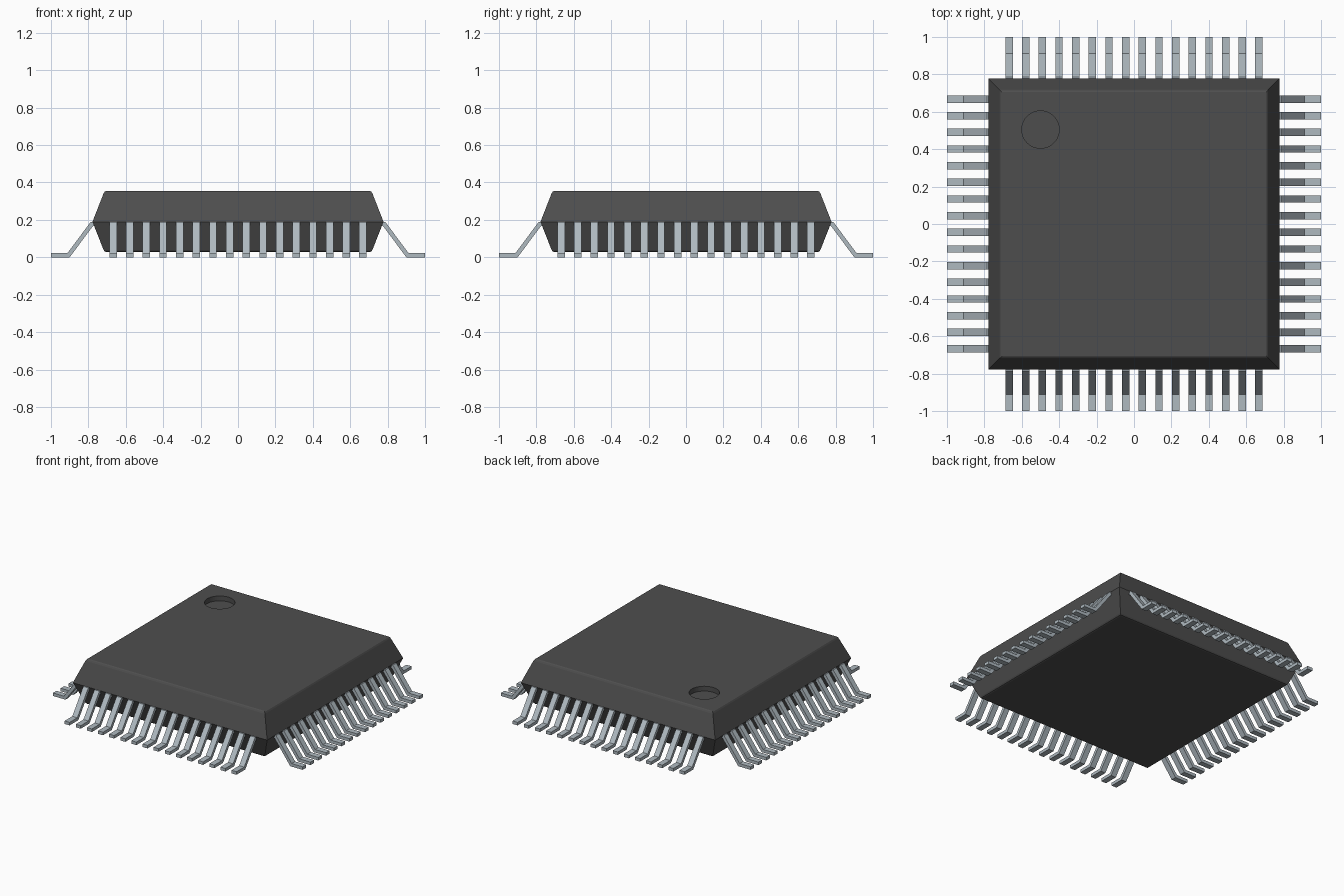
import bpy, bmesh, math
from mathutils import Matrix, Vector

cube = bpy.data.objects.get("Cube")
if cube:
    bpy.data.objects.remove(cube, do_unlink=True)


def material(name, rgb):
    m = bpy.data.materials.new(name)
    m.use_nodes = True
    m.diffuse_color = (*rgb, 1)
    m.node_tree.nodes["Principled BSDF"].inputs["Base Color"].default_value = (*rgb, 1)
    return m


def make_object(name, bm, mat):
    bmesh.ops.recalc_face_normals(bm, faces=bm.faces[:])
    mesh = bpy.data.meshes.new(name)
    bm.to_mesh(mesh)
    bm.free()
    mesh.materials.append(mat)
    ob = bpy.data.objects.new(name, mesh)
    bpy.context.collection.objects.link(ob)
    return ob


plastic = material("dark grey plastic", (0.076, 0.076, 0.076))
metal = material("pale grey metal", (0.43, 0.49, 0.53))

# Body: stacked square sections, widest at the lead plane, with softened rims
bm = bmesh.new()
sections = [(0.028, 0.705), (0.031, 0.713), (0.040, 0.719), (0.190, 0.778),
            (0.341, 0.719), (0.351, 0.713), (0.355, 0.705)]
rings = [[bm.verts.new((sx * h, sy * h, z))
          for sx, sy in ((-1, -1), (1, -1), (1, 1), (-1, 1))] for z, h in sections]
for low, high in zip(rings, rings[1:]):
    for i in range(4):
        j = (i + 1) % 4
        bm.faces.new((low[i], low[j], high[j], high[i]))
bm.faces.new(rings[0][::-1])
bm.faces.new(rings[-1])
body = make_object("body", bm, plastic)

# Round index dimple sunk into the top
bm = bmesh.new()
bmesh.ops.create_cone(bm, cap_ends=True, segments=48, radius1=0.1, radius2=0.1, depth=0.1,
                      matrix=Matrix.Translation((-0.5, 0.505, 0.37)))
cutter = make_object("dimple_cutter", bm, plastic)
cutter.hide_render = True
cut = body.modifiers.new("dimple", "BOOLEAN")
cut.operation = "DIFFERENCE"
cut.solver = "EXACT"
cut.object = cutter
bpy.context.view_layer.objects.active = body
bpy.ops.object.modifier_apply(modifier=cut.name)
bpy.data.objects.remove(cutter, do_unlink=True)

# Leads: one bent strip profile (distance out, height), repeated along each side
PINS, PITCH, WIDTH = 16, 0.0891, 0.04
profile = [(0.70, 0.168), (0.775, 0.168), (0.900, 0.0), (1.0, 0.0),
           (1.0, 0.022), (0.912, 0.022), (0.787, 0.190), (0.70, 0.190)]


def lead_row(name, angle):
    bm = bmesh.new()
    turn = Matrix.Rotation(angle, 3, "Z")
    n = len(profile)
    for k in range(PINS):
        centre = (k - (PINS - 1) / 2) * PITCH
        a, b = [[bm.verts.new(turn @ Vector((centre + s * WIDTH / 2, -d, z)))
                 for d, z in profile] for s in (-1, 1)]
        # side walls as quads across the strip, then the bands between them
        for i in range(n // 2 - 1):
            j = n - 1 - i
            bm.faces.new((a[i], a[i + 1], a[j - 1], a[j]))
            bm.faces.new((b[i], b[j], b[j - 1], b[i + 1]))
        for i in range(n):
            j = (i + 1) % n
            bm.faces.new((a[i], b[i], b[j], a[j]))
    return make_object(name, bm, metal)


for i, side in enumerate(("front", "left", "back", "right")):
    lead_row(side + "_leads", i * math.pi / 2)
